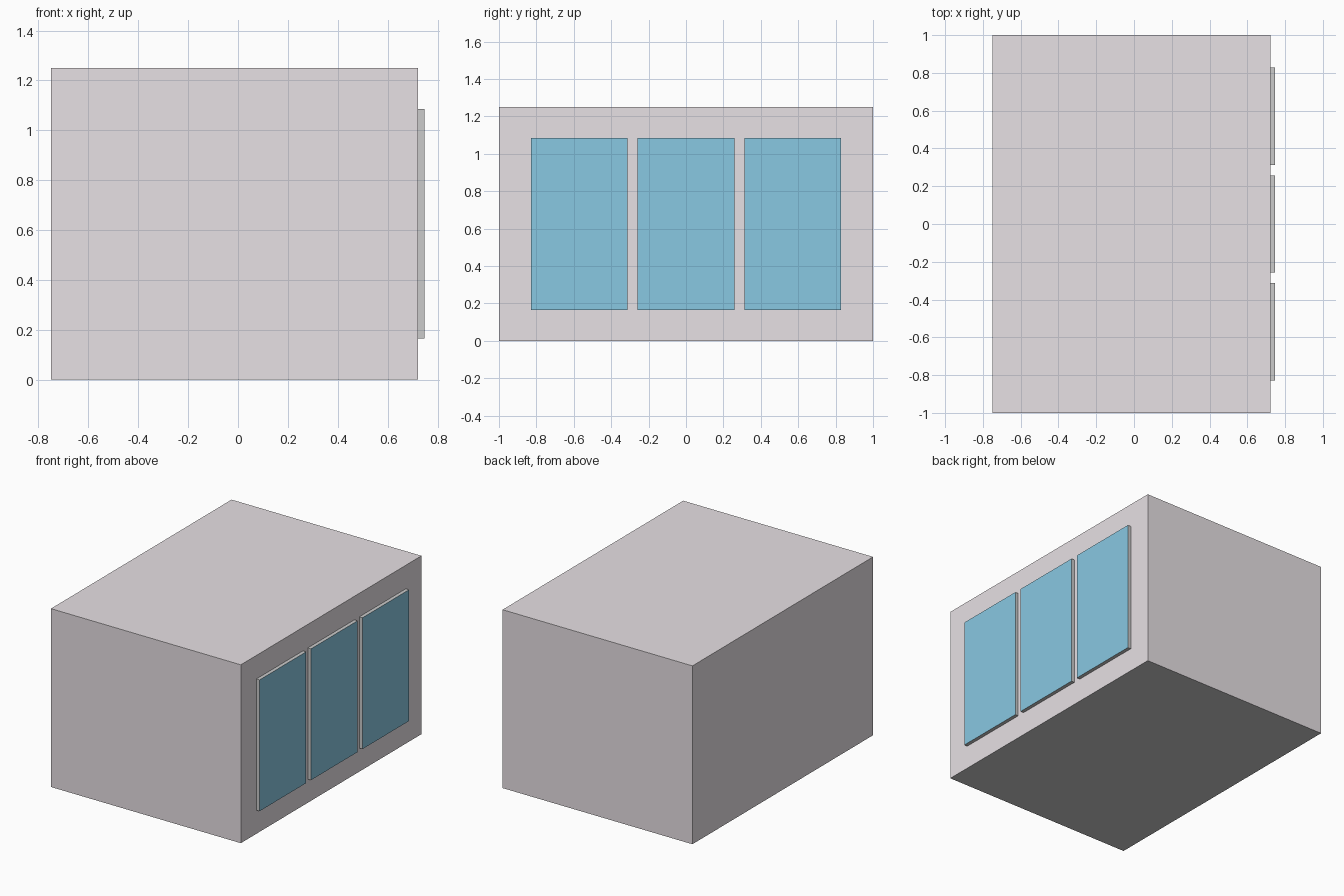
import bpy
import bmesh
from mathutils import Vector

if "Cube" in bpy.data.objects:
    bpy.data.objects.remove(bpy.data.objects["Cube"])


def material(name, rgb):
    mat = bpy.data.materials.new(name)
    mat.diffuse_color = (*rgb, 1.0)
    mat.use_nodes = True
    mat.node_tree.nodes["Principled BSDF"].inputs["Base Color"].default_value = mat.diffuse_color
    return mat


def box(name, lo, hi, mats=(), pick=None):
    """Box between two corners; pick(normal) returns the material slot."""
    lo, hi = Vector(lo), Vector(hi)
    centre, size = (lo + hi) / 2, hi - lo
    bm = bmesh.new()
    bmesh.ops.create_cube(bm, size=1.0)
    bmesh.ops.scale(bm, vec=size, verts=bm.verts)
    bm.normal_update()
    if pick:
        for f in bm.faces:
            f.material_index = pick(f.normal)
    mesh = bpy.data.meshes.new(name)
    for m in mats:
        mesh.materials.append(m)
    bm.to_mesh(mesh)
    bm.free()
    obj = bpy.data.objects.new(name, mesh)
    obj.location = centre
    bpy.context.collection.objects.link(obj)
    return obj


wall = material("wall", (0.80, 0.75, 0.78))
grey = material("plain_grey", (0.8, 0.8, 0.8))
glass = material("glass", (0.25, 0.58, 0.76))

# Main block, with a plain grey underside
box("building_body", (-0.75, -1, 0), (0.722, 1, 1.25), (wall, grey),
    lambda n: 1 if n.z < -0.5 else 0)

# Three raised window panels on the right side, glazed on their outer face
for i, y in enumerate((-0.57, 0.0, 0.57)):
    box(f"window_panel_{i + 1}", (0.722, y - 0.258, 0.165),
        (0.747, y + 0.258, 1.085), (grey, glass),
        lambda n: 1 if n.x > 0.5 else 0)
